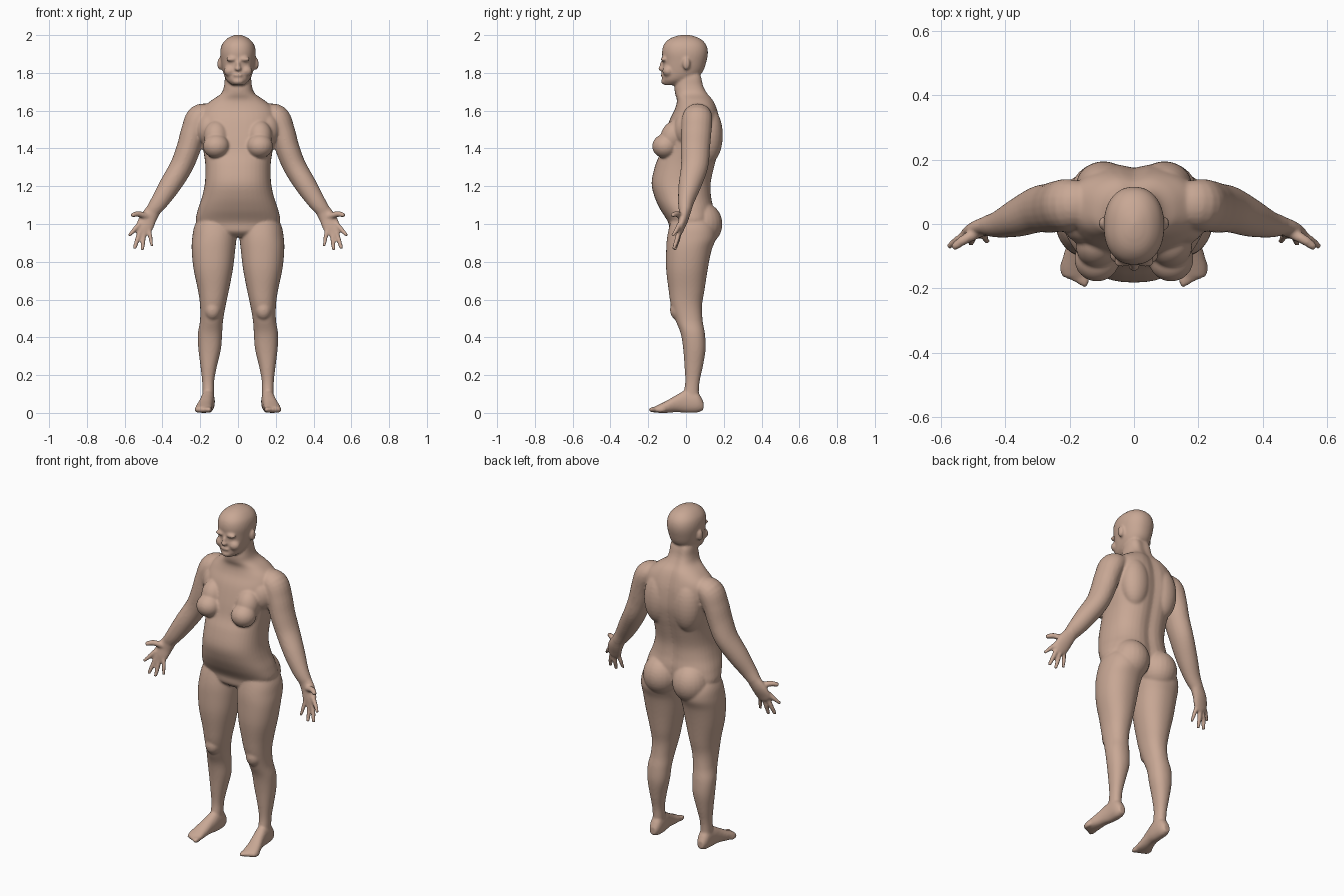
import bpy, bmesh, math
from mathutils import Vector, Matrix

bm = bmesh.new()


def spline(rows, steps=5):
    """Catmull-Rom resampling of rows of numbers."""
    out = []
    n = len(rows)
    for i in range(n - 1):
        p = [rows[max(0, min(n - 1, i + k))] for k in (-1, 0, 1, 2)]
        for s in range(steps):
            t = s / steps
            out.append([0.5 * (2 * b + (c - a) * t + (2 * a - 5 * b + 4 * c - d) * t * t
                        + (3 * b - a - 3 * c + d) * t ** 3) for a, b, c, d in zip(*p)])
    out.append(list(rows[-1]))
    return out


def skin(rings):
    """Closed tube through rings of points."""
    vs = [[bm.verts.new(p) for p in r] for r in rings]
    n = len(vs[0])
    for a, b in zip(vs, vs[1:]):
        for i in range(n):
            j = (i + 1) % n
            bm.faces.new((a[i], a[j], b[j], b[i]))
    bm.faces.new(vs[0][::-1])
    bm.faces.new(vs[-1])


def power(v, e):
    return math.copysign(abs(v) ** (2 / e), v)


def loft(rows, along="z", e=2.2, groove=0.0, n=40):
    """Rows: position, centre x, half width, low side, high side."""
    rings = []
    for h, cx, rx, lo, hi in spline(rows):
        ring = []
        for i in range(n):
            a = 2 * math.pi * i / n
            x = cx + rx * power(math.cos(a), e)
            v = (lo + hi) / 2 + (hi - lo) / 2 * power(math.sin(a), e)
            if math.sin(a) > 0:
                v -= groove * math.exp(-(x / 0.035) ** 2)
            ring.append((x, v, h) if along == "z" else (x, h, v))
        rings.append(ring)
    skin(rings)


def tube(rows, n=20):
    """Rows: x, y, z, radius in the xz plane, radius along y."""
    rows = spline(rows)
    rings = []
    for i, r in enumerate(rows):
        c = Vector(r[:3])
        t = (Vector(rows[min(i + 1, len(rows) - 1)][:3]) - Vector(rows[max(i - 1, 0)][:3])).normalized()
        u = t.cross(Vector((0, 1, 0))).normalized()
        w = u.cross(t)
        rings.append([c + u * r[3] * math.cos(a) + w * r[4] * math.sin(a)
                      for a in (2 * math.pi * k / n for k in range(n))])
    skin(rings)


def blob(c, r, tilt=0):
    m = Matrix.Translation(c) @ Matrix.Rotation(tilt, 4, 'X') @ Matrix.Diagonal((*r, 1))
    bmesh.ops.create_uvsphere(bm, u_segments=24, v_segments=16, radius=1, matrix=m)


# leg
loft([(1.08, .10, .07, -.06, .10), (1.0, .118, .108, -.085, .15), (.93, .125, .117, -.10, .16),
      (.86, .13, .115, -.105, .135), (.76, .131, .104, -.105, .115), (.65, .13, .082, -.092, .098),
      (.57, .133, .068, -.08, .085), (.49, .14, .061, -.055, .088), (.42, .148, .064, -.028, .10),
      (.34, .15, .06, -.015, .104), (.25, .155, .044, -.008, .09), (.17, .158, .032, -.004, .073),
      (.11, .158, .031, -.01, .068), (.05, .16, .03, -.01, .07)])
blob((.135, -.04, .545), (.045, .045, .055))

# foot and toes
loft([(.092, .158, .02, .015, .06), (.06, .158, .034, .002, .11), (0, .16, .036, 0, .12),
      (-.05, .168, .037, .004, .095), (-.10, .178, .042, 0, .066), (-.14, .182, .045, 0, .046),
      (-.165, .182, .040, .002, .034)], along="y")
for i in range(5):
    blob((.153 + .0165 * i, -.168 + .008 * i, .017), (.014 if i == 0 else .010, .03, .016))

# buttock, shoulder blade, chest and breast
blob((.097, .085, 1.0), (.105, .108, .115))
blob((.095, .12, 1.47), (.085, .075, .15))
blob((.145, .0, 1.5), (.075, .065, .09))
blob((.115, -.068, 1.465), (.066, .066, .085), -.35)
blob((.115, -.11, 1.412), (.07, .069, .064))

# arm
tube([(.13, .065, 1.59, .045, .06), (.20, .06, 1.565, .07, .08), (.236, .055, 1.49, .066, .08),
      (.262, .05, 1.40, .064, .077), (.30, .045, 1.305, .061, .072), (.36, .02, 1.205, .057, .06),
      (.415, 0, 1.12, .047, .043), (.452, -.005, 1.07, .038, .033)])

# palm, thumb and fingers
tube([(.44, -.002, 1.085, .037, .033), (.475, -.012, 1.03, .045, .026),
      (.495, -.026, .985, .046, .020), (.507, -.033, .958, .034, .015)])
digits = [((.48, -.025, 1.04), (.53, -.05, 1.053), (.563, -.075, 1.045), .016),
          ((.522, -.035, 1.0), (.553, -.052, .965), (.577, -.072, .938), .0125),
          ((.513, -.035, .975), (.533, -.048, .918), (.548, -.066, .868), .013),
          ((.495, -.033, .965), (.502, -.045, .91), (.506, -.062, .86), .0125),
          ((.472, -.03, .975), (.463, -.042, .925), (.456, -.056, .882), .0115)]
for a, b, c, r in digits:
    tube([(*a, r * 1.1, r * 1.1), (*b, r, r), (*c, r * .75, r * .75)], 12)

# ear, cheek and brow
blob((.096, .002, 1.848), (.014, .02, .033))
blob((.042, -.095, 1.81), (.034, .03, .03))
blob((.035, -.118, 1.872), (.03, .016, .012))

# mirror the limbs and paired forms
dup = bmesh.ops.duplicate(bm, geom=bm.verts[:] + bm.edges[:] + bm.faces[:])["geom"]
bmesh.ops.scale(bm, vec=(-1, 1, 1), verts=[g for g in dup if isinstance(g, bmesh.types.BMVert)])

# torso and neck
loft([(.93, 0, .05, -.05, .05), (.96, 0, .17, -.085, .11), (1.01, 0, .222, -.095, .145),
      (1.075, 0, .213, -.135, .15), (1.145, 0, .19, -.167, .138), (1.22, 0, .175, -.182, .137),
      (1.31, 0, .173, -.163, .157), (1.38, 0, .182, -.135, .175), (1.46, 0, .195, -.115, .188),
      (1.55, 0, .205, -.087, .182), (1.61, 0, .19, -.058, .167), (1.655, 0, .14, -.048, .148),
      (1.69, 0, .09, -.058, .122), (1.73, 0, .074, -.06, .102), (1.78, 0, .068, -.045, .09),
      (1.82, 0, .05, -.03, .07)], e=2.4, groove=.014)

# head
loft([(1.735, 0, .03, -.115, -.03), (1.76, 0, .06, -.125, .03), (1.80, 0, .078, -.124, .085),
      (1.86, 0, .09, -.123, .108), (1.91, 0, .094, -.127, .116), (1.95, 0, .085, -.117, .106),
      (1.98, 0, .06, -.088, .077), (1.996, 0, .03, -.048, .037), (2.002, 0, .006, -.012, .008)])

# nose, lips and chin
blob((0, -.126, 1.84), (.011, .014, .03), -.2)
blob((0, -.131, 1.822), (.018, .017, .012))
blob((0, -.122, 1.788), (.026, .013, .010))
blob((0, -.112, 1.755), (.03, .02, .017))

bmesh.ops.recalc_face_normals(bm, faces=bm.faces[:])
mesh = bpy.data.meshes.new("body")
bm.to_mesh(mesh)
bm.free()
body = bpy.data.objects.new("body", mesh)
bpy.context.collection.objects.link(body)

# fuse all parts into one soft skin
fuse = body.modifiers.new("fuse", 'REMESH')
fuse.mode = 'VOXEL'
fuse.voxel_size = .0065
fuse.use_smooth_shade = True
soft = body.modifiers.new("soften", 'SMOOTH')
soft.factor = .5
soft.iterations = 7

mat = bpy.data.materials.new("skin")
mat.diffuse_color = (.58, .39, .30, 1)
mesh.materials.append(mat)
